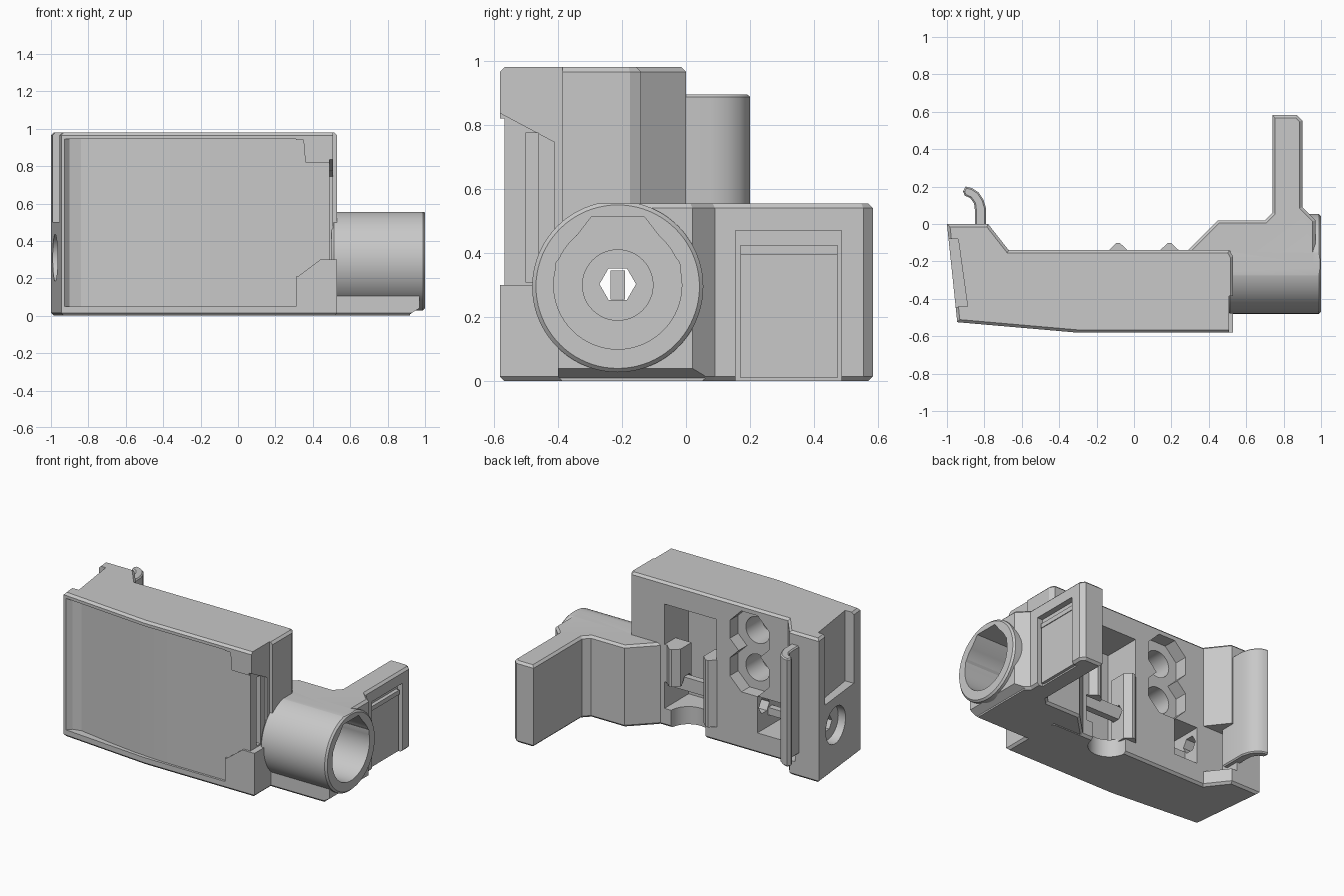
import bpy, bmesh, math
from mathutils import Vector

cube = bpy.data.objects.get("Cube")
if cube:
    bpy.data.objects.remove(cube)

grey = bpy.data.materials.new("plain grey")
grey.use_nodes = True
colour = (0.58, 0.58, 0.58, 1)
grey.diffuse_color = colour
grey.node_tree.nodes["Principled BSDF"].inputs["Base Color"].default_value = colour


def prism(name, points, lo, hi, axis="z", bevel=0):
    """Extrude a profile: z takes (x, y), y takes (x, z), x takes (y, z).
    The bevel chamfers the rims of both end caps."""
    place = {"z": lambda a, b: (a, b, lo), "y": lambda a, b: (a, lo, b),
             "x": lambda a, b: (lo, a, b)}[axis]
    way = Vector((axis == "x", axis == "y", axis == "z"))
    bm = bmesh.new()
    face = bm.faces.new([bm.verts.new(place(*p)) for p in points])
    top = bmesh.ops.extrude_face_region(bm, geom=[face])
    bmesh.ops.translate(bm, vec=way * (hi - lo), verts=[
        g for g in top["geom"] if isinstance(g, bmesh.types.BMVert)])
    bmesh.ops.recalc_face_normals(bm, faces=bm.faces)
    if bevel:
        rims = [e for e in bm.edges
                if abs((e.verts[0].co - e.verts[1].co).dot(way)) < 1e-5]
        bmesh.ops.bevel(bm, geom=rims, offset=bevel, segments=1, affect="EDGES")
    mesh = bpy.data.meshes.new(name)
    bm.to_mesh(mesh)
    bm.free()
    mesh.materials.append(grey)
    ob = bpy.data.objects.new(name, mesh)
    bpy.context.collection.objects.link(ob)
    return ob


def box(name, x, y, z):
    return prism(name, [(x[0], y[0]), (x[1], y[0]), (x[1], y[1]), (x[0], y[1])], *z)


def disc(name, centre, radius, lo, hi, axis, sides=64, turn=0, bevel=0):
    pts = [(centre[0] + radius * math.cos(turn + math.tau * i / sides),
            centre[1] + radius * math.sin(turn + math.tau * i / sides))
           for i in range(sides)]
    return prism(name, pts, lo, hi, axis, bevel)


def combine(ob, operation, *tools):
    """Apply a boolean with each tool and remove the tool."""
    for tool in tools:
        tool.hide_render = True
        mod = ob.modifiers.new("Boolean", "BOOLEAN")
        mod.operation, mod.object, mod.solver = operation, tool, "EXACT"
        bpy.context.view_layer.update()
        deps = bpy.context.evaluated_depsgraph_get()
        mesh = bpy.data.meshes.new_from_object(ob.evaluated_get(deps))
        ob.modifiers.clear()
        ob.data = mesh
        bpy.data.objects.remove(tool)


# Main housing with its angled end
housing = prism("housing", [
    (-.945, -.525), (-.3, -.581), (.53, -.581), (.53, -.175), (.51, -.14),
    (-.67, -.14), (-.78, 0), (-1, 0)], 0, .98, bevel=.015)

# Framed front panel, corner blocks and stepped end
combine(housing, "DIFFERENCE",
        prism("panel_cut", [
            (-.93, -.7), (-.93, -.53), (-.9, -.497), (-.84, -.482), (-.6, -.522),
            (-.4, -.549), (-.2, -.564), (-.1, -.566), (.31, -.566), (.31, -.7)],
            .05, .945),
        prism("window_cut", [
            (.29, .21), (.32, .21), (.44, .3), (.7, .3), (.7, .82), (.36, .82),
            (.35, .94), (.29, .94)], -.7, -.566, "y"),
        box("end_step", (.507, .7), (-.7, -.385), (.3, 1.1)),
        prism("end_cut", [(-.7, .3), (-.41, .3), (-.41, .745), (-.7, .9)],
              .49, .7, "x"),
        box("end_groove", (.46, .7), (-.5, -.46), (.31, .775)))

# Pocket and round recess in the outer end
combine(housing, "DIFFERENCE",
        prism("pocket_cut", [(-1.1, -.08), (-.94, -.08), (-.89, -.44),
                             (-1.1, -.45)], .5, 1.1),
        disc("recess_cut", (-.213, .31), .125, -1.1, -.91, "x", 32),
        box("clip_gap", (-.82, -.6), (-.139, .1), (.1, .42)))

# Back opening, curved sill and smaller pockets
combine(housing, "DIFFERENCE",
        box("opening", (-.13, .26), (-.4, 0), (.12, .83)),
        disc("sill_cut", (.08, -.14), .13, -.1, .3, "z", 48),
        box("small_pocket", (-.62, -.44), (-.4, 0), (.14, .39)))
for z in (.79, .535):
    combine(housing, "DIFFERENCE",
            disc("octagon_cut", (-.38, z), .16, -.23, 0, "y", 8, math.pi / 8),
            disc("hole_cut", (-.38, z), .09, -.4, 0, "y", 32))

# Pointed rails against the sides of the opening
for x, wall in ((.19, .08), (-.085, -.06)):
    side = math.copysign(.05, wall)
    combine(housing, "UNION", prism("rail", [
        (x + wall, -.26), (x - side, -.26), (x - side, -.14),
        (x - side / 5, -.102), (x + side / 5, -.102), (x + side, -.141),
        (x + wall, -.141)], .1 if wall < 0 else .3, .555))

# Side arm, rounded away above the socket
arm = prism("arm", [
    (.27, -.16), (.45, .02), (.7, .02), (.74, .06), (.74, .583),
    (.87, .583), (.9, .553), (.9, .09), (.97, .02), (.97, -.4),
    (.5, -.4), (.5, -.16)], 0, .555, bevel=.015)
combine(arm, "DIFFERENCE",
        prism("under_cut", [(.92, -.1), (.92, .01), (.97, .04), (1.1, .04),
                            (1.1, -.1)], -.5, .06, "y"),
        box("shoulder_cut", (.4, 1.1), (-.6, -.213), (.295, .7)))

# Round socket with a flat-topped stepped bore
socket = disc("socket", (-.213, .295), .267, .5, 1, "x", 80, bevel=.012)
combine(socket, "DIFFERENCE",
        box("flat_top", (.4, 1.1), (-.5, .1), (.555, .7)),
        box("flat_back", (.4, .9), (.02, .1), (0, .7)))
combine(arm, "UNION", socket)
combine(arm, "DIFFERENCE",
        disc("bore", (-.213, .3), .2, .64, 1.1, "x"),
        prism("bore_top", [(-.41, .3), (-.405, .37), (-.295, .513),
                           (-.13, .513), (-.02, .37), (-.013, .3)],
              .64, 1.1, "x"),
        disc("inner_bore", (-.213, .3), .11, .58, .7, "x", 48))

# Grooved slot in the arm face
combine(arm, "DIFFERENCE",
        box("slot", (.86, 1), (.155, .485), (-.1, .47)))
slot_ledge = box("slot_ledge", (.84, .885), (.17, .472), (.395, .425))
slot_plate = box("slot_plate", (.84, .88), (.17, .472), (.01, .395))

# Hexagonal passage along the whole length
for part in (housing, arm):
    combine(part, "DIFFERENCE",
            disc("hex_cut", (-.213, .303), .057, -1.2, 1.2, "x", 6))

# Cross bars inside the back pockets
cross_bar = box("cross_bar", (-.13, .27), (-.235, -.19), (.255, .345))
pocket_bar = box("pocket_bar", (-.63, -.42), (-.3, -.255), (.22, .27))

# Hooked clip
clip = prism("clip", [
    (-.79, -.1), (-.79, .08), (-.805, .13), (-.83, .168), (-.865, .192),
    (-.9, .2), (-.914, .175), (-.905, .152), (-.875, .138), (-.855, .11),
    (-.85, .07), (-.85, -.1)], .16, .895, bevel=.008)

# Crisp edges with smooth round surfaces
for group, angle in (((housing, arm), 12), ((clip,), 32)):
    bpy.ops.object.select_all(action="DESELECT")
    for ob in group:
        ob.select_set(True)
    bpy.context.view_layer.objects.active = group[0]
    bpy.ops.object.shade_smooth_by_angle(angle=math.radians(angle))
